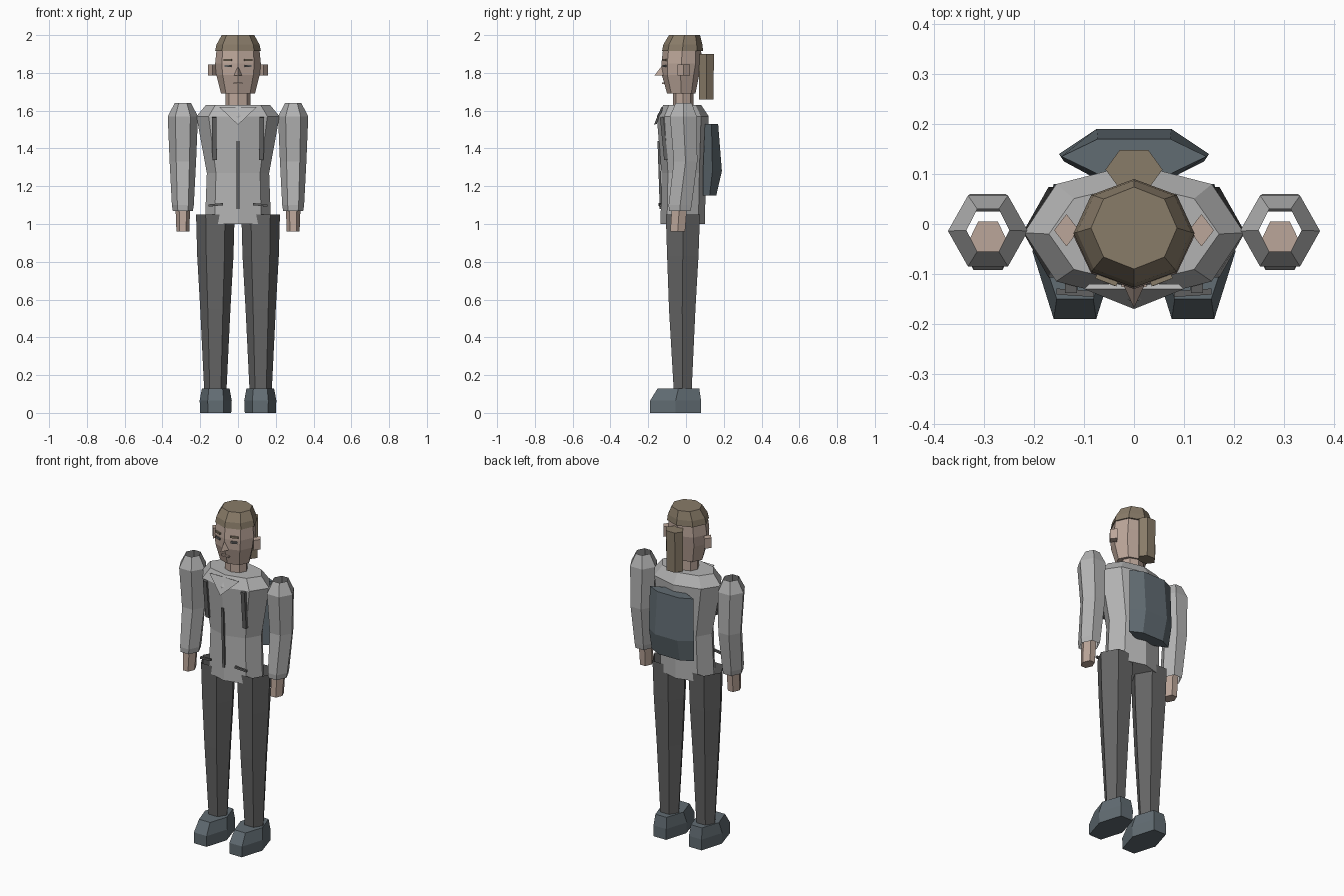
import bpy, bmesh, math
from mathutils import Vector


def material(name, rgb):
    m = bpy.data.materials.new(name)
    m.diffuse_color = (*rgb, 1)
    return m


SKIN = material("skin", (0.50, 0.38, 0.32))
HAIR = material("hair", (0.25, 0.20, 0.14))
SHIRT = material("shirt", (0.45, 0.45, 0.45))
TRIM = material("trim", (0.12, 0.12, 0.12))
PANTS = material("pants", (0.13, 0.13, 0.13))
DARK = material("dark", (0.12, 0.15, 0.17))


def finish(bm, name, mat):
    bmesh.ops.recalc_face_normals(bm, faces=bm.faces)
    me = bpy.data.meshes.new(name)
    bm.to_mesh(me)
    bm.free()
    me.materials.append(mat)
    ob = bpy.data.objects.new(name, me)
    bpy.context.collection.objects.link(ob)
    return ob


def loft(name, mat, n, rings, cx=0.0, cap_bottom=True, cap_top=True):
    """Rings, bottom to top: (z, half width, y front, y back)."""
    bm = bmesh.new()
    angles = [2 * math.pi * i / n for i in range(n)]
    top = max(math.sin(a) for a in angles)
    loops = []
    for z, w, y0, y1 in rings:
        loops.append([bm.verts.new((cx + w * math.cos(a),
                                    (y0 + y1) / 2 + (y1 - y0) / 2 * math.sin(a) / top, z))
                      for a in angles])
    for a, b in zip(loops, loops[1:]):
        for i in range(n):
            j = (i + 1) % n
            bm.faces.new((a[i], a[j], b[j], b[i]))
    if cap_bottom:
        bm.faces.new(loops[0][::-1])
    if cap_top:
        bm.faces.new(loops[-1])
    return finish(bm, name, mat)


def strip(name, mat, a, b, width, depth, across=(1, 0, 0)):
    """Thin box running from point a to point b."""
    a, b, s = Vector(a), Vector(b), Vector(across).normalized()
    d = s.cross(b - a).normalized() * depth / 2
    s = s * width / 2
    bm = bmesh.new()
    for sgn_s in (-1, 1):
        for sgn_d in (-1, 1):
            for p in (a, b):
                bm.verts.new(p + s * sgn_s + d * sgn_d)
    bmesh.ops.convex_hull(bm, input=bm.verts)
    bmesh.ops.dissolve_limit(bm, angle_limit=0.02, verts=bm.verts, edges=bm.edges)
    return finish(bm, name, mat)


def hull(name, mat, points):
    bm = bmesh.new()
    for p in points:
        bm.verts.new(p)
    bmesh.ops.convex_hull(bm, input=bm.verts)
    return finish(bm, name, mat)


# Torso, neck, head, hair
loft("torso", SHIRT, 8, [(1.0, 0.175, -0.135, 0.10), (1.27, 0.165, -0.13, 0.105),
                         (1.57, 0.22, -0.155, 0.12), (1.63, 0.17, -0.12, 0.08)])
loft("neck", SKIN, 8, [(1.61, 0.067, -0.07, 0.04), (1.71, 0.067, -0.07, 0.04)])
loft("head", SKIN, 8, [(1.69, 0.09, -0.10, 0.05), (1.79, 0.115, -0.128, 0.07),
                       (1.85, 0.121, -0.13, 0.082), (1.94, 0.112, -0.12, 0.08)])
loft("hair", HAIR, 8, [(1.915, 0.121, -0.127, 0.09), (1.95, 0.114, -0.12, 0.087),
                       (2.0, 0.086, -0.09, 0.074)])
loft("ponytail", HAIR, 6, [(1.66, 0.055, 0.07, 0.145), (1.90, 0.057, 0.07, 0.148)])

# Backpack
loft("backpack", DARK, 6, [(1.15, 0.14, 0.09, 0.16), (1.28, 0.15, 0.09, 0.19),
                           (1.53, 0.145, 0.10, 0.17)])

# Nose, mouth, collar, zip
hull("nose", SKIN, [(-0.022, -0.12, 1.785), (0.022, -0.12, 1.785),
                    (0, -0.168, 1.785), (0, -0.122, 1.845)])
strip("mouth", SKIN, (-0.025, -0.12, 1.745), (0.025, -0.12, 1.745), 0.008, 0.012, (0, 0, 1))
hull("collar", SHIRT, [(-0.1, -0.13, 1.62), (0.1, -0.13, 1.62), (0, -0.17, 1.525),
                       (-0.09, -0.12, 1.615), (0.09, -0.12, 1.615), (0, -0.155, 1.53)])
strip("zip", TRIM, (0, -0.133, 1.08), (0, -0.145, 1.44), 0.014, 0.012)

# Paired parts
for side, s in (("left", 1), ("right", -1)):
    loft(side + "_sleeve", SHIRT, 6,
         [(1.07, 0.053, -0.09, 0.025), (1.10, 0.058, -0.092, 0.03),
          (1.33, 0.07, -0.065, 0.06), (1.57, 0.08, -0.085, 0.057),
          (1.64, 0.043, -0.055, 0.03)], s * 0.292, False, False)
    loft(side + "_hand", SKIN, 6,
         [(0.96, 0.034, -0.083, -0.005), (1.09, 0.039, -0.075, 0.005)], s * 0.292)
    loft(side + "_leg", PANTS, 6,
         [(0.12, 0.059, -0.065, 0.03), (0.55, 0.08, -0.09, 0.05),
          (0.83, 0.096, -0.10, 0.066), (1.05, 0.102, -0.107, 0.074)],
         s * 0.12, True, False)
    loft(side + "_shoe", DARK, 6,
         [(0, 0.082, -0.19, 0.08), (0.065, 0.085, -0.19, 0.08),
          (0.13, 0.073, -0.15, 0.07)], s * 0.118)
    loft(side + "_ear", SKIN, 4,
         [(1.785, 0.025, -0.045, 0.02), (1.845, 0.025, -0.045, 0.02)], s * 0.135)
    strip(side + "_eye", TRIM, (s * 0.035, -0.118, 1.836), (s * 0.07, -0.104, 1.836),
          0.012, 0.014, (0, 0, 1))
    strip(side + "_brow", HAIR, (s * 0.033, -0.118, 1.868), (s * 0.075, -0.102, 1.868),
          0.01, 0.014, (0, 0, 1))
    strip(side + "_strap", TRIM, (s * 0.124, -0.106, 1.34), (s * 0.126, -0.128, 1.565),
          0.024, 0.02)
    strip(side + "_pocket", TRIM, (s * 0.08, -0.14, 1.105), (s * 0.155, -0.135, 1.098),
          0.012, 0.012, (0, 0, 1))
